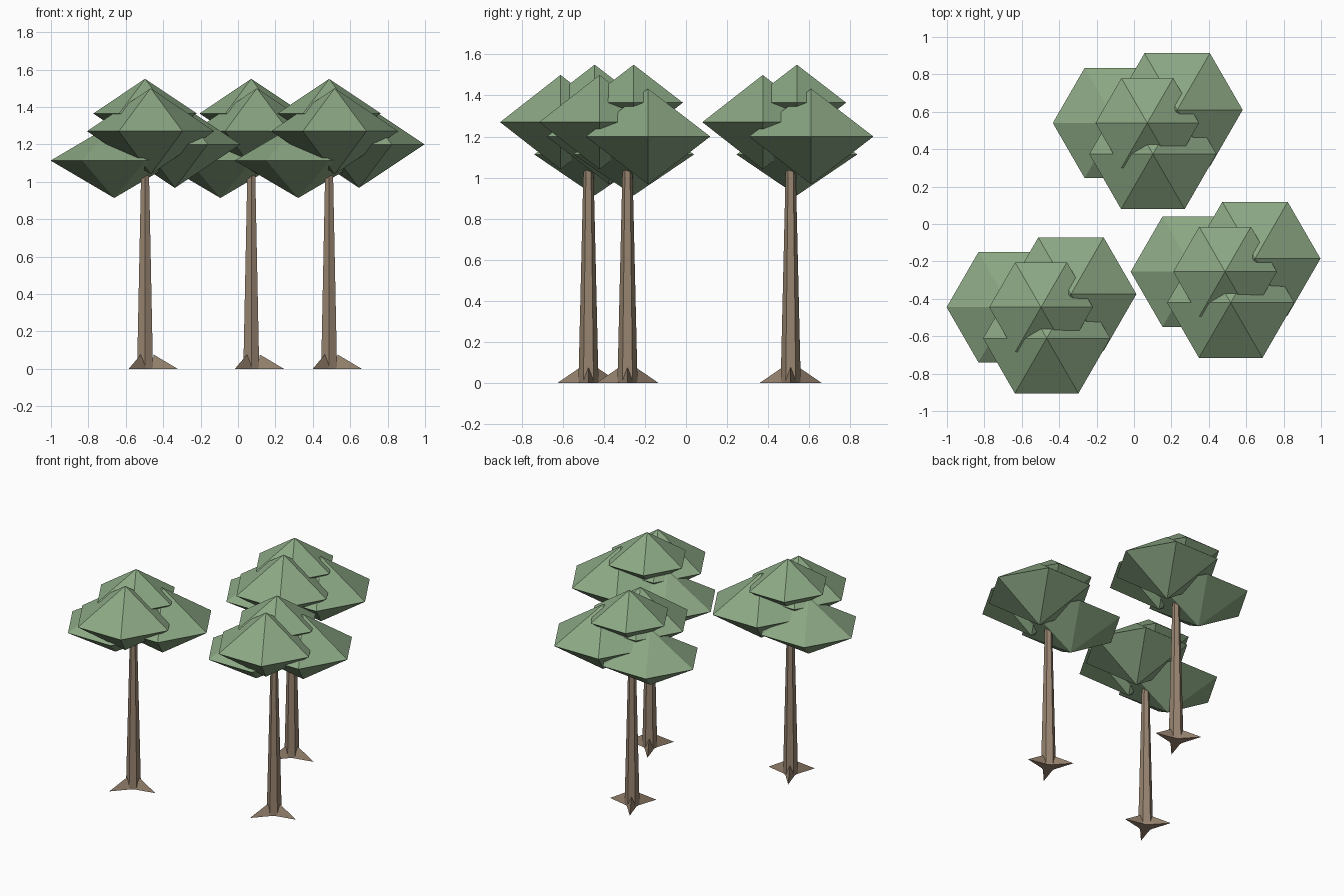
import bpy, bmesh
from math import cos, sin, pi, radians
from mathutils import Vector, Matrix

if "Cube" in bpy.data.objects:
    bpy.data.objects.remove(bpy.data.objects["Cube"])


def material(name, rgb):
    m = bpy.data.materials.new(name)
    m.diffuse_color = (*rgb, 1)
    m.use_nodes = True
    m.node_tree.nodes["Principled BSDF"].inputs["Base Color"].default_value = m.diffuse_color
    return m


BARK = material("bark", (0.31, 0.23, 0.16))
LEAF = material("leaf", (0.26, 0.39, 0.23))


def finish(name, bm, mat, location):
    bmesh.ops.recalc_face_normals(bm, faces=bm.faces)
    mesh = bpy.data.meshes.new(name)
    bm.to_mesh(mesh)
    bm.free()
    mesh.materials.append(mat)
    obj = bpy.data.objects.new(name, mesh)
    obj.location = location
    bpy.context.collection.objects.link(obj)
    return obj


# tapered six-sided trunk
def trunk(location, height=1.15):
    bm = bmesh.new()
    bmesh.ops.create_cone(bm, cap_ends=True, segments=6, radius1=0.049, radius2=0.022,
                          depth=height, matrix=Matrix.Translation((0, 0, height / 2)))
    # make sure corners point along y
    if max(v.co.x for v in bm.verts) > 0.048:
        bmesh.ops.rotate(bm, verts=bm.verts, matrix=Matrix.Rotation(pi / 6, 3, 'Z'))
    finish("trunk", bm, BARK, location)


# pointed root wedge lying on the ground
def root(location, angle):
    bm = bmesh.new()
    rot = Matrix.Rotation(angle, 3, 'Z')
    for p in ((0.174, 0, 0), (0.035, 0.03, 0), (0.035, -0.03, 0), (0.046, 0, 0.076)):
        bm.verts.new(rot @ Vector(p))
    bmesh.ops.convex_hull(bm, input=bm.verts)
    finish("root", bm, BARK, location)


# six-sided double pyramid of leaves
def leaf_clump(location, offset, radius, half_height):
    bm = bmesh.new()
    ring = [bm.verts.new((radius * cos(i * pi / 3), radius * sin(i * pi / 3), 0))
            for i in range(6)]
    for z in (half_height, -half_height):
        tip = bm.verts.new((0, 0, z))
        for i in range(6):
            bm.faces.new((ring[i], ring[(i + 1) % 6], tip))
    finish("leaf_clump", bm, LEAF, Vector(location) + Vector(offset))


# clump offset from trunk base, radius, half height
CLUMPS = [
    ((0.0, 0.03, 1.365), 0.277, 0.185),
    ((0.03, -0.136, 1.27), 0.34, 0.23),
    ((0.16, 0.10, 1.20), 0.35, 0.233),
    ((-0.165, 0.03, 1.113), 0.34, 0.20),
]

# three identical trees
for place in ((-0.497, -0.475, 0), (0.071, 0.51, 0), (0.487, -0.285, 0)):
    trunk(place)
    for a in (0, 120, 240):
        root(place, radians(a))
    for clump in CLUMPS:
        leaf_clump(place, *clump)
